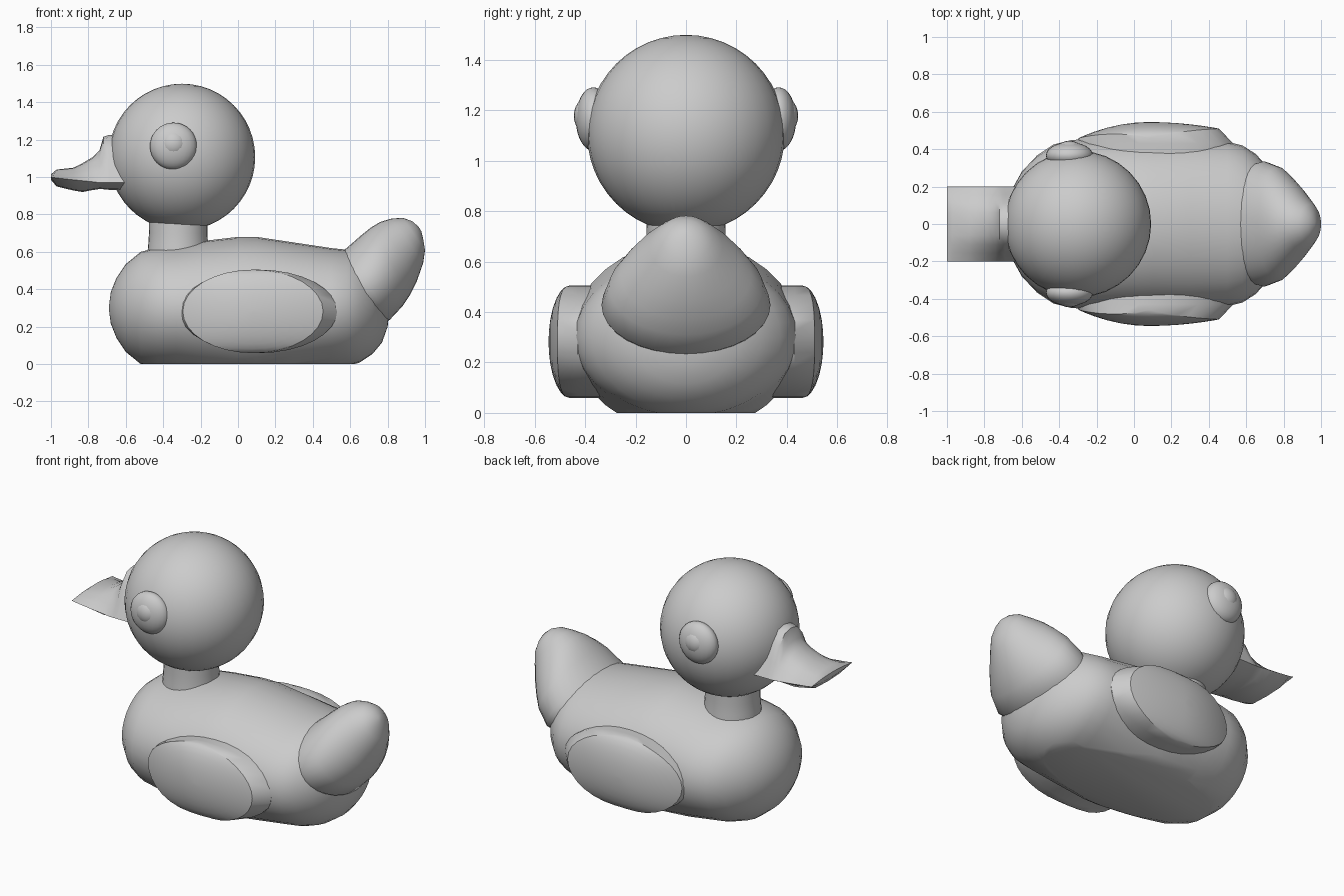
import bpy, bmesh
from math import sin, cos, pi, sqrt, radians
from mathutils import Matrix, Vector

if "Cube" in bpy.data.objects:
    bpy.data.objects.remove(bpy.data.objects["Cube"])


def finish(name, bm, angle=40):
    bmesh.ops.recalc_face_normals(bm, faces=bm.faces)
    me = bpy.data.meshes.new(name)
    bm.to_mesh(me)
    bm.free()
    me.shade_smooth()
    me.set_sharp_from_angle(angle=radians(angle))
    ob = bpy.data.objects.new(name, me)
    bpy.context.collection.objects.link(ob)
    return ob


def loft(rings):
    """Skin closed rings of equal length and cap both ends."""
    bm = bmesh.new()
    vs = [[bm.verts.new(p) for p in r] for r in rings]
    n = len(vs[0])
    for a, b in zip(vs, vs[1:]):
        for i in range(n):
            j = (i + 1) % n
            bm.faces.new((a[i], a[j], b[j], b[i]))
    bm.faces.new(vs[0])
    bm.faces.new(vs[-1])
    return bm


def ellipsoid(name, c, r, seg=32, rings=20):
    bm = bmesh.new()
    bmesh.ops.create_uvsphere(bm, u_segments=seg, v_segments=rings, radius=1,
                              matrix=Matrix.Translation(c) @ Matrix.Diagonal((*r, 1)))
    return finish(name, bm)


ANG = [2 * pi * i / 32 for i in range(32)]

# body: elliptical stations along x, cut flat at the floor
stations = [(-.69, .01, .01), (-.68, .10, .085), (-.65, .19, .16), (-.60, .28, .235),
            (-.52, .365, .30), (-.43, .425, .325), (-.33, .45, .335), (-.2, .453, .357),
            (0, .453, .38), (.1, .453, .38), (.3, .45, .35), (.5, .44, .32),
            (.58, .42, .312), (.65, .375, .292), (.72, .30, .245), (.77, .21, .185),
            (.80, .11, .10), (.81, .01, .01)]
bm = loft([[(x, ry * cos(a), .3 + rz * sin(a)) for a in ANG] for x, ry, rz in stations])
bmesh.ops.bisect_plane(bm, geom=bm.verts[:] + bm.edges[:] + bm.faces[:],
                       plane_co=(0, 0, 0), plane_no=(0, 0, 1), clear_inner=True)
bmesh.ops.holes_fill(bm, edges=[e for e in bm.edges if e.is_boundary], sides=0)
finish("body", bm)

# tail: each station runs from a lower to an upper point, with a half width
tail = [(.72, .22, .50, .56, .31), (.81, .235, .58, .62, .335), (.88, .31, .66, .69, .305),
        (.92, .37, .71, .73, .26), (.955, .44, .76, .76, .21), (.99, .54, .82, .778, .145),
        (1.0, .61, .88, .782, .105), (.99, .67, .93, .765, .06), (.98, .71, .965, .735, .015)]
rings = []
for lx, lz, ux, uz, w in tail:
    lo, up = Vector((lx, 0, lz)), Vector((ux, 0, uz))
    rings.append([(lo + up) / 2 + (up - lo) / 2 * sin(a) + Vector((0, w * cos(a), 0))
                  for a in ANG])
finish("tail", loft(rings))

# neck
neck = [(.55, .168), (.64, .16), (.70, .156), (.80, .158)]
finish("neck", loft([[(-.32 + r * cos(a), r * sin(a), z) for a in ANG] for z, r in neck]))

# head
ellipsoid("head", (-.30, 0, 1.107), (.392, .392, .392), 32, 24)

# beak: wide flat tip rising to a narrow bridge against the head
beak = [(-1.0, .985, 1.0, 1.015), (-.97, .95, .995, 1.04), (-.88, .928, .985, 1.05),
        (-.83, .92, .98, 1.075), (-.78, .93, .975, 1.105), (-.74, .936, .97, 1.145),
        (-.72, .935, .97, 1.215), (-.69, .932, .97, 1.225), (-.5, .925, .97, 1.22)]
rings = []
for x, zb, ze, zt in beak:
    h = zt - ze
    half = [(.12, zb + .005), (.2, ze), (.155, ze + .35 * h), (.11, ze + .72 * h), (.06, ze + .95 * h)]
    rings.append([(x, 0, zb)] + [(x, y, z) for y, z in half] + [(x, 0, zt)]
                 + [(x, -y, z) for y, z in reversed(half)])
finish("beak", loft(rings), 50)

for side, s in (("left", -1), ("right", 1)):
    # eyes with raised pupils
    ellipsoid(side + "_eye", (-.345, s * .367, 1.165), (.126, .07, .126), 24, 16)
    ellipsoid(side + "_pupil", (-.345, s * .385, 1.178), (.075, .06, .075), 20, 12)

    # wings: oval wall with a domed outer face
    def wing_ring(t):
        pts = []
        for a in ANG:
            xn, zn = t * cos(a), t * sin(a)
            x = .08 + .375 * xn
            y = .46 + .085 * sqrt(max(0, 1 - zn * zn)) - (.035 if xn > 0 else .085) * xn * xn
            pts.append((x, s * y, .282 + .223 * zn))
        return pts

    base = [[(.11 + .42 * cos(a), s * y, .282 + .223 * sin(a)) for a in ANG] for y in (.3, .43)]
    dome = [wing_ring(t) for t in (1, .97, .9, .78, .6, .4, .2, .03)]
    finish(side + "_wing", loft(base + dome), 35)
